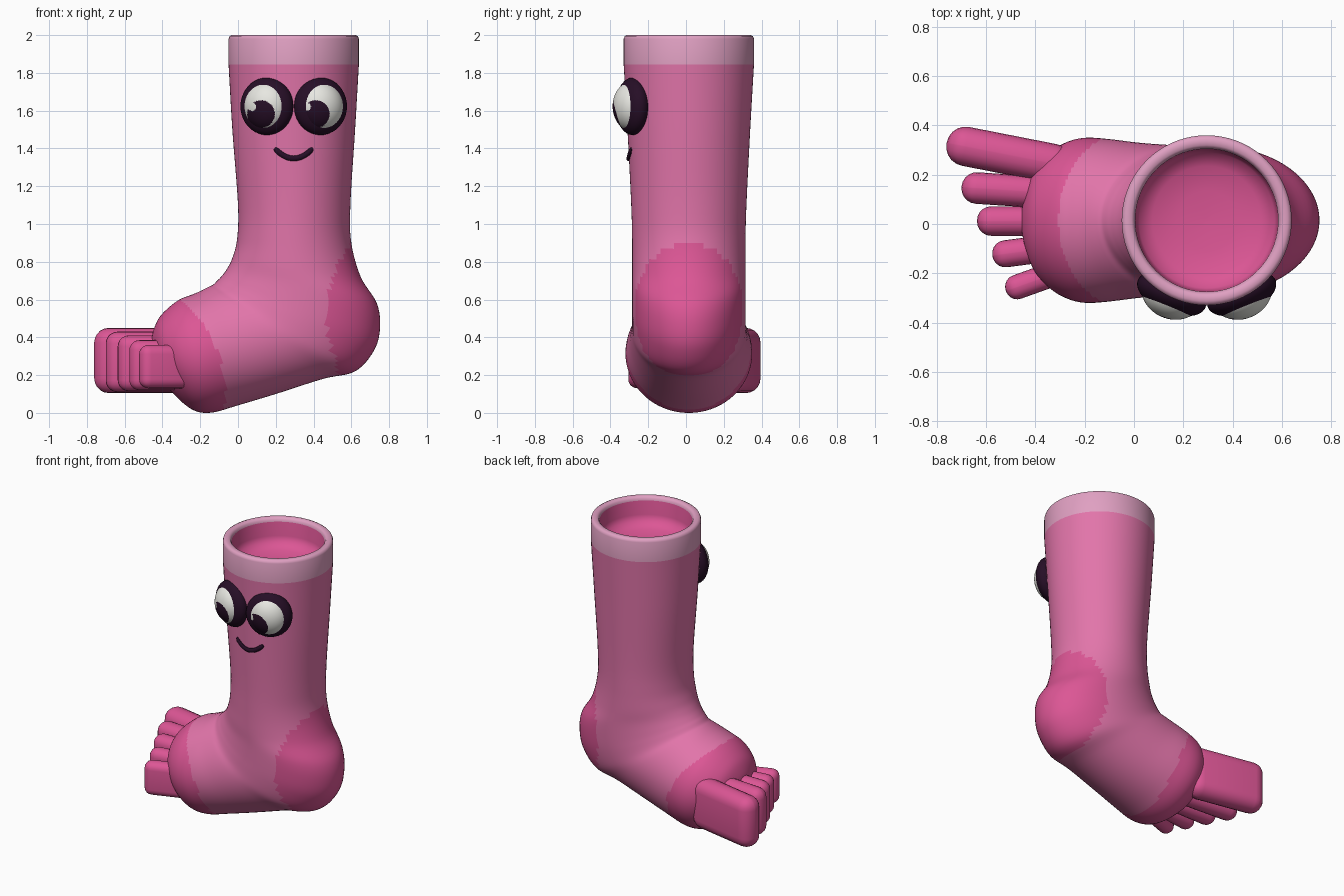
import bpy, bmesh, math
from mathutils import Vector, Matrix

if "Cube" in bpy.data.objects:
    bpy.data.objects.remove(bpy.data.objects["Cube"])


def mat(name, srgb):
    m = bpy.data.materials.new(name)
    m.diffuse_color = [((c / 255 + 0.055) / 1.055) ** 2.4 for c in srgb] + [1]
    m.use_nodes = True
    m.node_tree.nodes["Principled BSDF"].inputs["Base Color"].default_value = m.diffuse_color
    return m


PINK = mat("sock pink", (226, 117, 170))
HOT = mat("hot pink", (220, 86, 149))
PALE = mat("pale pink", (224, 160, 194))
DARK = mat("dark plum", (38, 14, 38))
WHITE = mat("eye white", (236, 236, 230))
CX, CY = 0.295, 0.015  # leg axis


def finish(name, bm, mats, rule=None, angle=40):
    """Turn a bmesh into a smooth object; rule(face centre) picks the material slot."""
    bmesh.ops.recalc_face_normals(bm, faces=bm.faces)
    for f in bm.faces:
        if rule:
            f.material_index = rule(f.calc_center_median())
    me = bpy.data.meshes.new(name)
    bm.to_mesh(me)
    bm.free()
    for m in mats:
        me.materials.append(m)
    ob = bpy.data.objects.new(name, me)
    bpy.context.collection.objects.link(ob)
    bpy.ops.object.select_all(action='DESELECT')
    ob.select_set(True)
    bpy.context.view_layer.objects.active = ob
    bpy.ops.object.shade_smooth_by_angle(angle=math.radians(angle))
    return ob


def loft(rings, cap_start=False, cap_end=False):
    bm = bmesh.new()
    rows = [[bm.verts.new(p) for p in r] for r in rings]
    n = len(rows[0])
    for r0, r1 in zip(rows, rows[1:]):
        for i in range(n):
            j = (i + 1) % n
            bm.faces.new((r0[i], r0[j], r1[j], r1[i]))
    if cap_start:
        bm.faces.new(rows[0])
    if cap_end:
        bm.faces.new(rows[-1])
    return bm


def smooth_rows(rows, steps):
    """Catmull-Rom interpolation through rows of numbers."""
    out = []
    for i in range(len(rows) - 1):
        p = [rows[max(i - 1, 0)], rows[i], rows[i + 1], rows[min(i + 2, len(rows) - 1)]]
        for s in range(steps):
            t = s / steps
            out.append([0.5 * (2 * b + (c - a) * t + (2 * a - 5 * b + 4 * c - d) * t * t
                               + (3 * b - a - 3 * c + d) * t ** 3) for a, b, c, d in zip(*p)])
    return out + [rows[-1]]


# Sock body: elliptical sections (front x, z, back x, z, half width) fanning round the ankle
sections = [
    (-.05, 1.845, .64, 1.845, .345), (-.03, 1.5, .62, 1.5, .325),
    (0, 1.1, .595, 1.1, .305), (-.005, .92, .60, .90, .30),
    (-.03, .82, .65, .72, .30), (-.06, .76, .735, .58, .30),
    (-.09, .72, .752, .45, .30), (-.11, .70, .72, .33, .30),
    (-.13, .68, .62, .22, .30), (-.15, .67, .45, .18, .305),
    (-.17, .66, .20, .10, .315), (-.21, .64, 0, .04, .33),
    (-.26, .62, -.13, .003, .335), (-.31, .60, -.22, .008, .32),
    (-.37, .555, -.30, .06, .28), (-.42, .50, -.38, .15, .21),
    (-.45, .43, -.43, .25, .11), (-.46, .37, -.46, .35, .012)]
SEG = 72
rings = []
for ax, az, bx, bz, w in smooth_rows(sections, 6):
    a, b = Vector((ax, CY, az)), Vector((bx, CY, bz))
    rings.append([(a + b) / 2 + (a - b) / 2 * math.cos(t) + Vector((0, w * math.sin(t), 0))
                  for t in (2 * math.pi * i / SEG for i in range(SEG))])


def sock_patch(c):
    heel = (c - Vector((.75, CY, .53))).length < .40
    d = c - Vector((-.46, CY, .20))
    toe = d.x ** 2 + .42 * d.y ** 2 + d.z ** 2 < .43 ** 2
    return 1 if heel or toe else 0


finish("sock_body", loft(rings, cap_end=True), [PINK, HOT], sock_patch)

# Cuff: turned profile with a rounded rim and a shallow bowl inside
cuff = [(.01, 1.79), (.12, 1.795), (.22, 1.81), (.275, 1.84), (.287, 1.88), (.29, 1.975),
        (.295, 1.99), (.305, 2.0), (.328, 2.0), (.34, 1.994), (.345, 1.98), (.345, 1.845)]
rings = [[(CX + r * math.cos(t), CY + r * math.sin(t), z)
          for t in (2 * math.pi * i / SEG for i in range(SEG))] for r, z in cuff]
finish("cuff", loft(rings, cap_start=True), [PALE, HOT],
       lambda c: 1 if math.hypot(c.x - CX, c.y - CY) < .2895 else 0, 60)

# Toes: tall rounded slabs (tip x, y, root x, y, half width, bottom z, top z)
toes = [
    (-.76, .33, -.25, .23, .080, .105, .45), (-.70, .15, -.25, .12, .064, .11, .43),
    (-.637, .012, -.25, .012, .060, .115, .41), (-.575, -.128, -.25, -.085, .055, .12, .385),
    (-.52, -.272, -.22, -.165, .050, .13, .36)]
for i, (tx, ty, rx, ry, w, z0, z1) in enumerate(toes):
    tip, root = Vector((tx, ty, 0)), Vector((rx, ry, 0))
    d = root - tip
    bm = bmesh.new()
    bmesh.ops.create_cube(bm, size=1)
    bmesh.ops.scale(bm, vec=(d.length, 2 * w, z1 - z0), verts=bm.verts)
    bmesh.ops.bevel(bm, geom=bm.edges[:], offset=w * .97, segments=5, profile=.5, affect='EDGES')
    bmesh.ops.transform(bm, verts=bm.verts, matrix=Matrix.Translation(
        (tip + root) / 2 + Vector((0, 0, (z0 + z1) / 2))) @ Matrix.Rotation(math.atan2(d.y, d.x), 4, 'Z'))
    finish(f"toe_{i + 1}", bm, [HOT], angle=60)


def ellipsoid(centre, radii, yaw, u, v):
    bm = bmesh.new()
    bmesh.ops.create_uvsphere(bm, u_segments=u, v_segments=v, radius=1)
    # poles face forward
    m = (Matrix.Translation(centre) @ Matrix.Rotation(yaw, 4, 'Z')
         @ Matrix.Diagonal((*radii, 1)) @ Matrix.Rotation(math.pi / 2, 4, 'X'))
    bmesh.ops.transform(bm, verts=bm.verts, matrix=m)
    return bm


# Eyes: dark flattened surround, white dome with pupil and glint
for name, side, pupil_x, glint_x in (("left", -1, .122, .074), ("right", 1, .412, .364)):
    centre = Vector((CX + side * .142, -.283, 1.623))
    yaw = side * math.radians(22)
    finish(f"{name}_eye_surround", ellipsoid(centre, (.148, .078, .152), yaw, 40, 24), [DARK])

    def paint(c, px=pupil_x, gx=glint_x):
        if math.hypot(c.x - gx, c.z - 1.62) < .022:
            return 0
        return 1 if math.hypot(c.x - px, c.z - 1.582) < .073 else 0

    finish(f"{name}_eyeball", ellipsoid(centre, (.125, .102, .132), yaw, 120, 90),
           [WHITE, DARK], paint)

# Mouth: thin smiling tube following the leg surface
path = []
for i in range(17):
    s = i / 8 - 1
    x, z = CX + .1 * s, 1.347 + .053 * s * s
    path.append(Vector((x, CY - math.sqrt(.319 ** 2 - (x - CX) ** 2), z)))
rings = []
for i, p in enumerate(path):
    tan = (path[min(i + 1, 16)] - path[max(i - 1, 0)]).normalized()
    out = Vector((p.x - CX, p.y - CY, 0)).normalized()
    up = tan.cross(out).normalized()
    r = .009 if i in (0, 16) else .015
    rings.append([p + r * (.8 * out * math.cos(t) + up * math.sin(t))
                  for t in (2 * math.pi * k / 10 for k in range(10))])
finish("mouth", loft(rings, True, True), [DARK])
